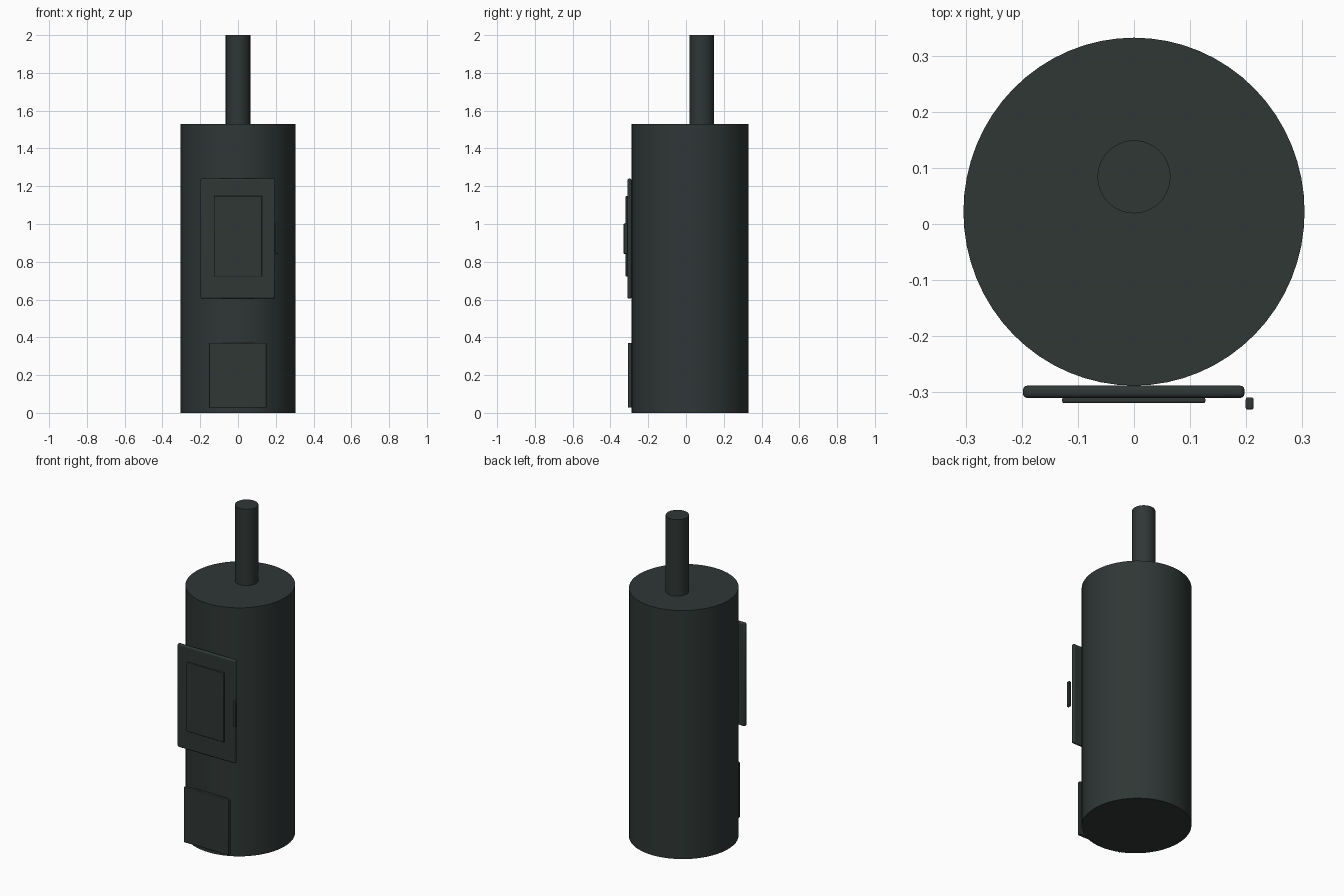
import bpy, math

if "Cube" in bpy.data.objects:
    bpy.data.objects.remove(bpy.data.objects["Cube"])

iron = bpy.data.materials.new("dark_iron")
iron.diffuse_color = (0.028, 0.038, 0.036, 1)
iron.use_nodes = True
iron.node_tree.nodes["Principled BSDF"].inputs["Base Color"].default_value = iron.diffuse_color


def finish(ob, name):
    ob.name = name
    ob.data.materials.append(iron)
    bpy.ops.object.shade_smooth_by_angle(angle=math.radians(35))


def cylinder(name, y, rx, ry, z0, z1, sides):
    bpy.ops.mesh.primitive_cylinder_add(vertices=sides, radius=1, depth=z1 - z0,
                                        location=(0, y, (z0 + z1) / 2))
    ob = bpy.context.object
    ob.scale = (rx, ry, 1)
    bpy.ops.object.transform_apply(location=False, rotation=False, scale=True)
    finish(ob, name)


def plate(name, x0, x1, y0, y1, z0, z1, bevel):
    bpy.ops.mesh.primitive_cube_add(size=1, location=((x0 + x1) / 2, (y0 + y1) / 2, (z0 + z1) / 2))
    ob = bpy.context.object
    ob.scale = (x1 - x0, y1 - y0, z1 - z0)
    bpy.ops.object.transform_apply(location=False, rotation=False, scale=True)
    mod = ob.modifiers.new("rounded_edges", 'BEVEL')
    mod.width = bevel
    mod.segments = 3
    finish(ob, name)


# Stove drum and flue
cylinder("stove_body", 0.022, 0.304, 0.310, 0.0, 1.53, 64)
cylinder("flue_pipe", 0.084, 0.065, 0.065, 1.52, 2.0, 48)

# Fire door with its window and handle, ash drawer below
plate("fire_door", -0.198, 0.197, -0.310, -0.288, 0.605, 1.24, 0.008)
plate("door_window", -0.128, 0.127, -0.319, -0.309, 0.722, 1.148, 0.003)
plate("door_handle", 0.199, 0.213, -0.331, -0.309, 0.842, 1.002, 0.004)
plate("ash_drawer", -0.153, 0.151, -0.308, -0.288, 0.028, 0.37, 0.004)
